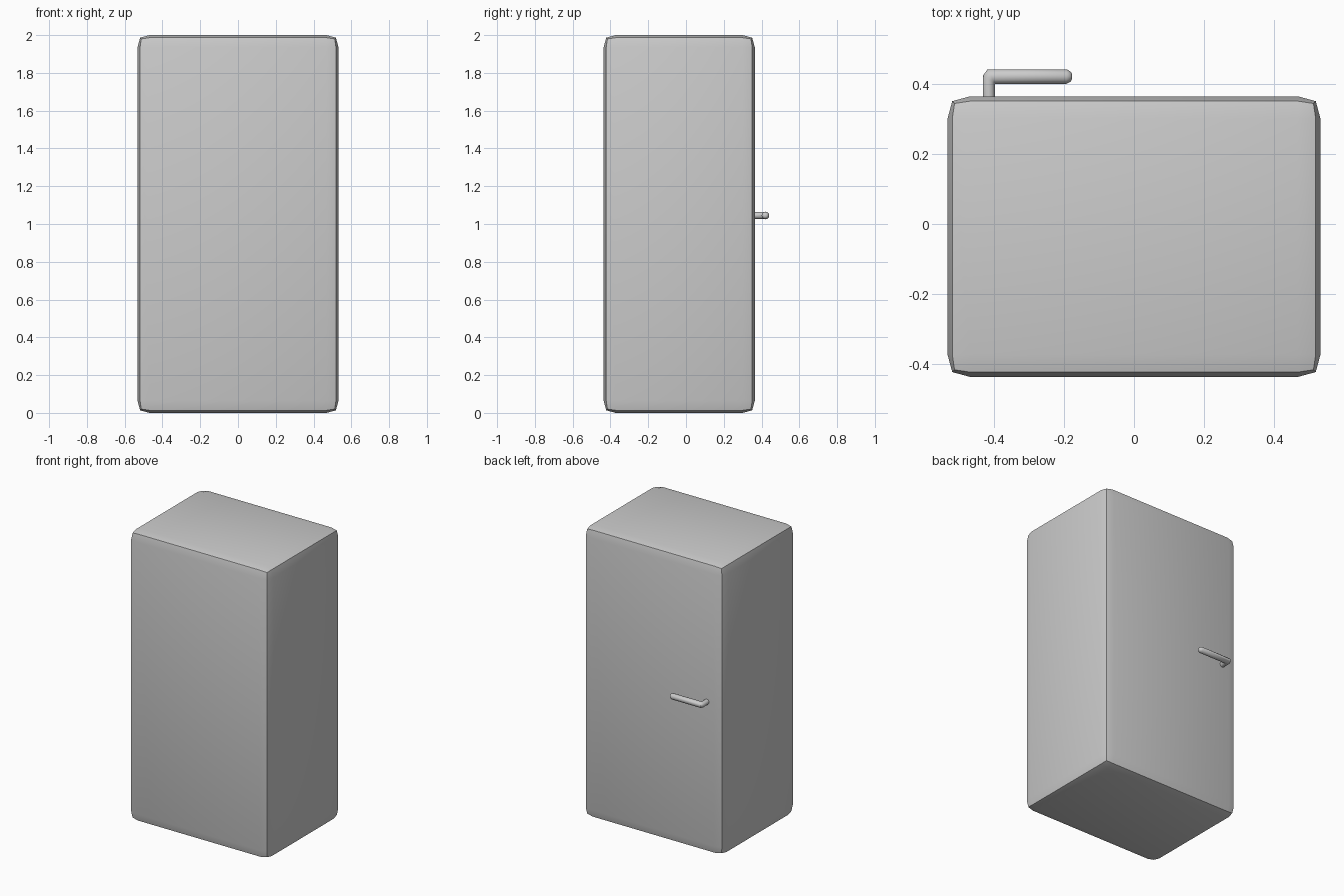
import bpy, bmesh, math
from mathutils import Vector

if "Cube" in bpy.data.objects:
    bpy.data.objects.remove(bpy.data.objects["Cube"])


def finish(bm, name, angle):
    bmesh.ops.recalc_face_normals(bm, faces=bm.faces)
    me = bpy.data.meshes.new(name)
    bm.to_mesh(me)
    bm.free()
    ob = bpy.data.objects.new(name, me)
    bpy.context.collection.objects.link(ob)
    bpy.ops.object.select_all(action='DESELECT')
    ob.select_set(True)
    bpy.context.view_layer.objects.active = ob
    bpy.ops.object.shade_smooth_by_angle(angle=math.radians(angle))
    return ob


# Cabinet body: box with two-step softened edges and a crisp middle crease
lo, hi = Vector((-0.532, -0.436, 0.0)), Vector((0.532, 0.364, 2.0))
bm = bmesh.new()
bmesh.ops.create_cube(bm, size=1)
for v in bm.verts:
    v.co = Vector([lo[i] + (hi[i] - lo[i]) * (v.co[i] + 0.5) for i in range(3)])
bmesh.ops.bevel(bm, geom=bm.edges[:], offset=0.064, offset_type='OFFSET',
                segments=2, profile=0.62, affect='EDGES')
finish(bm, "cabinet_body", 40)

# Door handle: rings swept round a bend, each given by its inner and outer
# point in plan plus its half height
Z, SIDES = 1.045, 12
rings = [
    ((-0.396, 0.350), (-0.431, 0.350), 0.018),
    ((-0.396, 0.400), (-0.431, 0.423), 0.019),
    ((-0.396, 0.400), (-0.418, 0.441), 0.020),
    ((-0.192, 0.400), (-0.192, 0.441), 0.020),
    ((-0.181, 0.406), (-0.181, 0.435), 0.014),
    ((-0.177, 0.413), (-0.177, 0.428), 0.008),
]
bm = bmesh.new()
loops = []
for a, b, h in rings:
    a, b = Vector((*a, Z)), Vector((*b, Z))
    mid, half = (a + b) / 2, (b - a) / 2
    loops.append([bm.verts.new(mid + half * math.cos(t) + Vector((0, 0, h * math.sin(t))))
                  for t in (2 * math.pi * i / SIDES for i in range(SIDES))])
for p, q in zip(loops, loops[1:]):
    for i in range(SIDES):
        j = (i + 1) % SIDES
        if i == SIDES // 2 or j == SIDES // 2:
            # inner bend point is shared, so drop zero-length sides there
            if (p[SIDES // 2].co - q[SIDES // 2].co).length < 1e-6:
                quad = [p[i], p[j], q[j], q[i]]
                quad.remove(q[SIDES // 2])
                bm.faces.new(quad)
                continue
        bm.faces.new((p[i], p[j], q[j], q[i]))
bm.faces.new(loops[0])
bm.faces.new(loops[-1])
bmesh.ops.remove_doubles(bm, verts=bm.verts, dist=1e-5)
finish(bm, "door_handle", 50)
